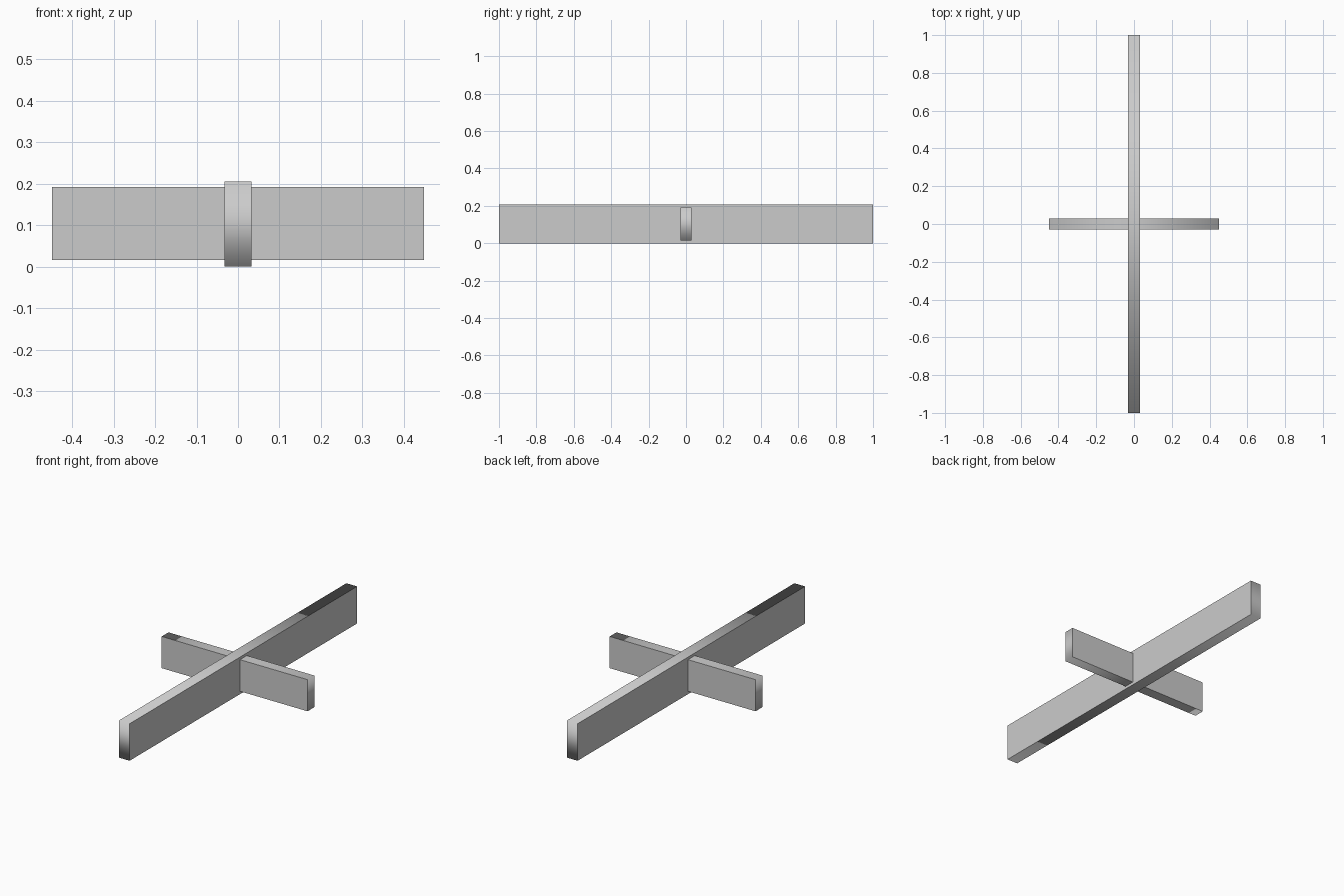
import bpy

if "Cube" in bpy.data.objects:
    bpy.data.objects.remove(bpy.data.objects["Cube"])


def beam(name, size, z, flat_axis):
    """Box whose broad sides are flat while its narrow rim is smooth shaded."""
    bpy.ops.mesh.primitive_cube_add(size=1, location=(0, 0, z))
    ob = bpy.context.object
    ob.name = name
    ob.scale = size
    bpy.ops.object.transform_apply(location=False, rotation=False, scale=True)
    for face in ob.data.polygons:
        face.use_smooth = abs(face.normal[flat_axis]) < 0.5
    return ob


# Long upright plank running front to back
beam("long_beam", (0.066, 2.0, 0.206), 0.103, 0)

# Shorter, slightly shallower plank crossing it at the middle
beam("cross_beam", (0.898, 0.06, 0.176), 0.104, 1)
